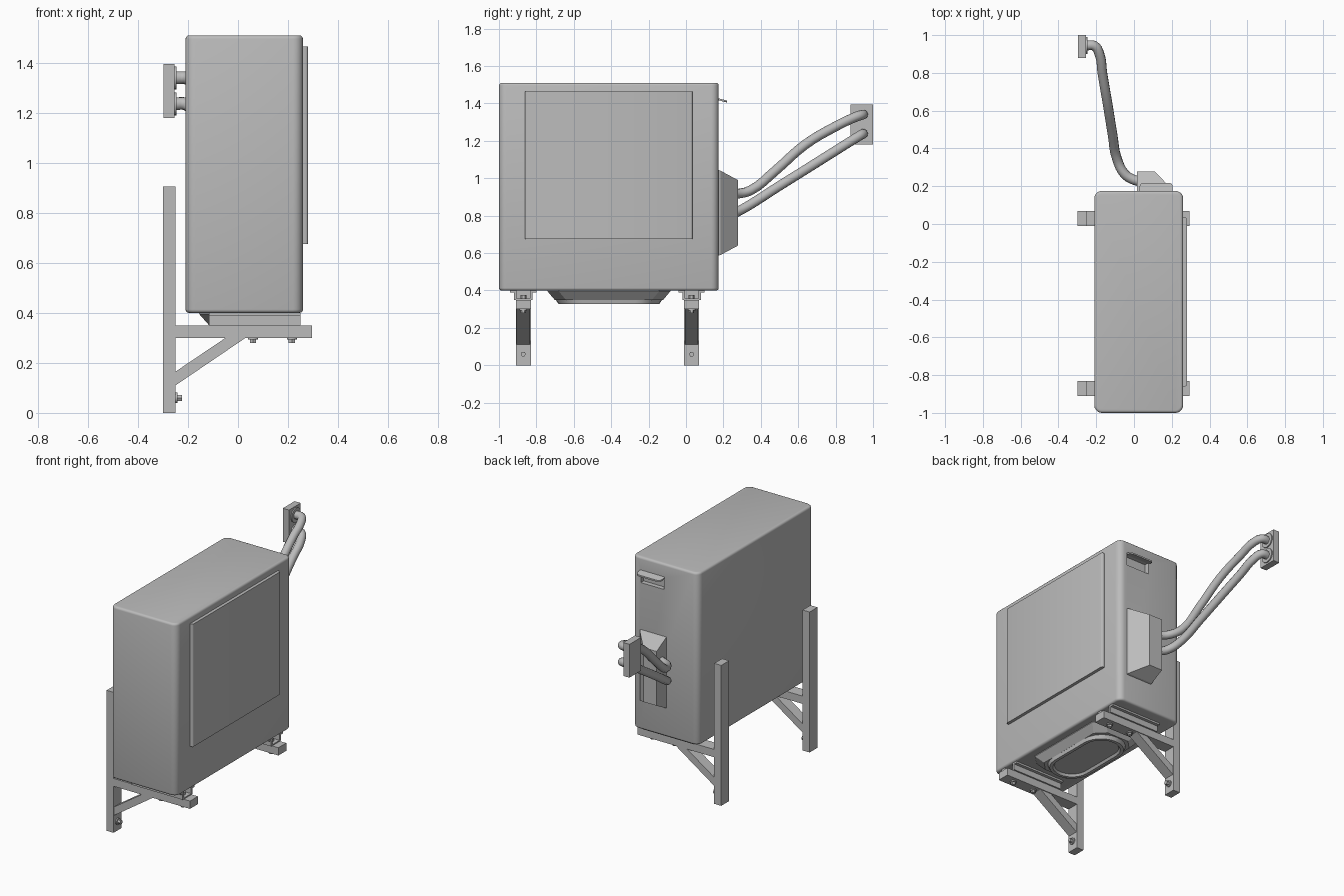
import bpy, bmesh, math
from mathutils import Vector, Matrix

if "Cube" in bpy.data.objects:
    bpy.data.objects.remove(bpy.data.objects["Cube"])

grey = bpy.data.materials.new("light grey")
grey.use_nodes = True
COLOUR = (0.5, 0.5, 0.5, 1)
grey.diffuse_color = COLOUR
grey.node_tree.nodes["Principled BSDF"].inputs["Base Color"].default_value = COLOUR


def finish(name, bm, smooth=False):
    bmesh.ops.recalc_face_normals(bm, faces=bm.faces)
    mesh = bpy.data.meshes.new(name)
    bm.to_mesh(mesh)
    bm.free()
    obj = bpy.data.objects.new(name, mesh)
    bpy.context.collection.objects.link(obj)
    mesh.materials.append(grey)
    if smooth:
        shade(obj)
    return obj


def shade(obj):
    bpy.ops.object.select_all(action='DESELECT')
    obj.select_set(True)
    bpy.context.view_layer.objects.active = obj
    bpy.ops.object.shade_smooth_by_angle(angle=math.radians(35))


def box_mesh(x, y, z):
    lo, hi = Vector((x[0], y[0], z[0])), Vector((x[1], y[1], z[1]))
    bm = bmesh.new()
    bmesh.ops.create_cube(bm, size=1, matrix=Matrix.Translation((lo + hi) / 2)
                          @ Matrix.Diagonal((*(hi - lo), 1)))
    return bm


def box(name, x, y, z):
    return finish(name, box_mesh(x, y, z))


def cylinder(name, centre, radius, depth, axis='Z', sides=16):
    turn = Matrix.Rotation(math.pi / 2, 4, 'Y') if axis == 'X' else Matrix()
    bm = bmesh.new()
    bmesh.ops.create_cone(bm, cap_ends=True, segments=sides, radius1=radius, radius2=radius,
                          depth=depth, matrix=Matrix.Translation(centre) @ turn)
    return finish(name, bm, sides > 8)


def extrude_profile(name, points, y0, y1):
    """Extrude an x-z outline along y."""
    bm = bmesh.new()
    face = bm.faces.new([bm.verts.new((x, y0, z)) for x, z in points])
    moved = bmesh.ops.extrude_face_region(bm, geom=[face])["geom"]
    bmesh.ops.translate(bm, vec=(0, y1 - y0, 0),
                        verts=[v for v in moved if isinstance(v, bmesh.types.BMVert)])
    return finish(name, bm)


def loft(name, rings, smooth=False):
    """Skin a stack of equally long point rings and cap both ends."""
    bm = bmesh.new()
    loops = [[bm.verts.new(p) for p in ring] for ring in rings]
    count = len(loops[0])
    for a, b in zip(loops, loops[1:]):
        for i in range(count):
            j = (i + 1) % count
            bm.faces.new((a[i], a[j], b[j], b[i]))
    bm.faces.new(loops[0])
    bm.faces.new(loops[-1])
    return finish(name, bm, smooth)


def rounded_ring(cx, cy, hx, hy, r, z, steps=6):
    ring = []
    for q, (sx, sy) in enumerate([(1, 1), (-1, 1), (-1, -1), (1, -1)]):
        for s in range(steps + 1):
            a = math.pi / 2 * (q + s / steps)
            ring.append((cx + sx * (hx - r) + r * math.cos(a),
                         cy + sy * (hy - r) + r * math.sin(a), z))
    return ring


# Casing with rounded uprights and softer rims
bm = box_mesh((-0.21, 0.26), (-1, 0.175), (0.4, 1.51))
uprights = [e for e in bm.edges if abs(e.verts[0].co.z - e.verts[1].co.z) > 0.5]
bmesh.ops.bevel(bm, geom=uprights, offset=0.04, segments=5, profile=0.5, affect='EDGES')
rims = [e for e in bm.edges if abs(e.verts[0].co.z - e.verts[1].co.z) < 0.01]
bmesh.ops.bevel(bm, geom=rims, offset=0.014, segments=3, profile=0.5, affect='EDGES')
casing = finish("casing", bm)

# Grip pocket in the end wall
cutter = box("grip_cutter", (0.035, 0.2), (0.145, 0.25), (1.345, 1.42))
cutter.hide_render = True
cut = casing.modifiers.new("grip_pocket", 'BOOLEAN')
cut.object = cutter
bpy.context.view_layer.objects.active = casing
bpy.ops.object.modifier_apply(modifier="grip_pocket")
bpy.data.objects.remove(cutter)
shade(casing)

# Grip lip that droops outward
bm = box_mesh((0.03, 0.205), (0.17, 0.218), (1.418, 1.428))
corners = [e for e in bm.edges if abs(e.verts[0].co.z - e.verts[1].co.z) > 0.005
           and e.verts[0].co.y > 0.2]
bmesh.ops.bevel(bm, geom=corners, offset=0.02, segments=4, profile=0.5, affect='EDGES')
for v in bm.verts:
    v.co.z -= max(0, v.co.y - 0.175) * 0.3
finish("grip_lip", bm)

# Raised side panel
bm = box_mesh((0.255, 0.28), (-0.86, 0.035), (0.675, 1.465))
outer = [e for e in bm.edges if all(v.co.x > 0.27 for v in e.verts)
         and abs(e.verts[0].co.z - e.verts[1].co.z) > 0.5]
bmesh.ops.bevel(bm, geom=outer, offset=0.01, segments=3, profile=0.5, affect='EDGES')
finish("side_panel", bm, True)

# Connection cover, tapered on three sides
def cover_ring(x1, y, z0, z1):
    return [(0.015, y, z0), (x1, y, z0), (x1, y, z1), (0.015, y, z1)]

loft("connection_cover", [cover_ring(0.205, 0.17, 0.585, 1.045),
                          cover_ring(0.2, 0.185, 0.59, 1.04),
                          cover_ring(0.11, 0.278, 0.64, 0.99)])

# Fan outlet under the casing: tapered collar, round rim and recessed face
FX, FY = 0.025, -0.412
loft("outlet_collar", [rounded_ring(FX, FY, 0.18, 0.328, 0.06, 0.405, 1),
                       rounded_ring(FX, FY, 0.18, 0.328, 0.06, 0.395, 1),
                       rounded_ring(FX, FY, 0.14, 0.29, 0.06, 0.35, 1)])
loft("outlet_rim", [rounded_ring(FX, FY, 0.14, 0.285, 0.138, 0.352),
                    rounded_ring(FX, FY, 0.135, 0.27, 0.133, 0.328),
                    rounded_ring(FX, FY, 0.115, 0.25, 0.113, 0.328),
                    rounded_ring(FX, FY, 0.105, 0.24, 0.103, 0.342)], True)

# Two wall brackets with feet and bolts
for side, y in (("front", -0.87), ("rear", 0.03)):
    wide = (y - 0.04, y + 0.04)
    box(side + "_post", (-0.3, -0.25), wide, (0, 0.905))
    box(side + "_arm", (-0.25, 0.295), wide, (0.3, 0.35))
    extrude_profile(side + "_brace", [(-0.25, 0.11), (-0.25, 0.165), (-0.05, 0.3), (0.03, 0.3)],
                    y - 0.035, y + 0.035)
    cylinder(side + "_post_washer", (-0.246, y, 0.06), 0.021, 0.008, 'X')
    cylinder(side + "_post_bolt", (-0.235, y, 0.06), 0.014, 0.024, 'X', 6)
    # Channel shaped foot
    foot = (-0.115, 0.25)
    box(side + "_foot_base", foot, (y - 0.05, y + 0.05), (0.35, 0.357))
    for end, s in (("near", -1), ("far", 1)):
        wall = sorted((y + s * 0.036, y + s * 0.05))
        flange = sorted((y + s * 0.036, y + s * 0.07))
        box(f"{side}_{end}_foot_wall", foot, wall, (0.35, 0.4))
        box(f"{side}_{end}_foot_flange", foot, flange, (0.388, 0.4))
    for i, x in enumerate((0.06, 0.215)):
        cylinder(f"{side}_foot_washer_{i}", (x, y, 0.297), 0.02, 0.008)
        cylinder(f"{side}_foot_nut_{i}", (x, y, 0.289), 0.014, 0.02, 'Z', 6)
        cylinder(f"{side}_foot_bolt_{i}", (x, y, 0.364), 0.016, 0.022, 'Z', 6)

# Wall plate for the pipes
box("wall_plate", (-0.297, -0.253), (0.88, 1), (1.18, 1.395))

# Two pipes sharing one plan path, each with its own heights
PLAN = [(0.03, 0.225), (-0.01, 0.238), (-0.05, 0.265), (-0.09, 0.345), (-0.114, 0.477),
        (-0.14, 0.637), (-0.167, 0.796), (-0.183, 0.9), (-0.21, 0.943), (-0.255, 0.945)]
HEIGHTS = {"upper": (0.91, 0.91, 0.915, 0.935, 1.04, 1.18, 1.275, 1.325, 1.34, 1.34),
           "lower": (0.8, 0.8, 0.815, 0.86, 0.945, 1.045, 1.145, 1.21, 1.236, 1.236)}
for name, heights in HEIGHTS.items():
    curve = bpy.data.curves.new(name + "_pipe", 'CURVE')
    curve.dimensions = '3D'
    curve.bevel_depth = 0.026
    curve.bevel_resolution = 3
    curve.resolution_u = 4
    curve.use_fill_caps = True
    spline = curve.splines.new('BEZIER')
    spline.bezier_points.add(len(PLAN) - 1)
    for point, (x, y), z in zip(spline.bezier_points, PLAN, heights):
        point.co = (x, y, z)
        point.handle_left_type = point.handle_right_type = 'AUTO'
    curve.materials.append(grey)
    pipe = bpy.data.objects.new(name + "_pipe", curve)
    bpy.context.collection.objects.link(pipe)
    cylinder(name + "_pipe_collar", (-0.25, 0.945, heights[-1]), 0.046, 0.008, 'X', 20)
